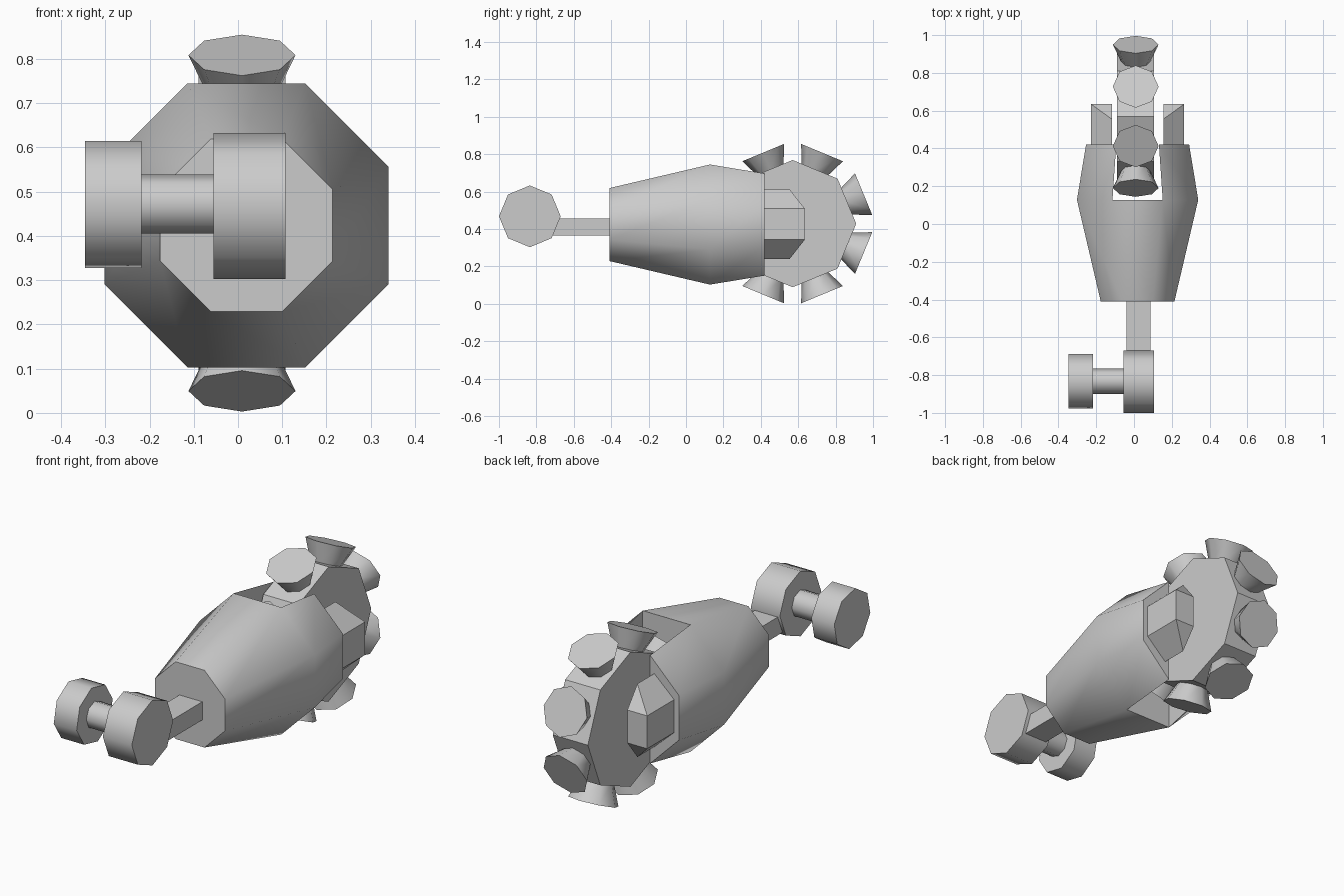
import bpy, bmesh, math
from mathutils import Vector

if "Cube" in bpy.data.objects:
    bpy.data.objects.remove(bpy.data.objects["Cube"])

CX = 0.019                     # body centre line


def finish(name, bm, angle=50):
    bmesh.ops.recalc_face_normals(bm, faces=bm.faces)
    me = bpy.data.meshes.new(name)
    bm.to_mesh(me)
    bm.free()
    ob = bpy.data.objects.new(name, me)
    bpy.context.collection.objects.link(ob)
    bpy.ops.object.select_all(action='DESELECT')
    ob.select_set(True)
    bpy.context.view_layer.objects.active = ob
    if angle:
        bpy.ops.object.shade_smooth_by_angle(angle=math.radians(angle))
    return ob


def frustum(name, p0, p1, r0, r1, u, turn=0, angle=50):
    """Eight-sided frustum from p0 to p1; u points at the first corner."""
    p0, p1, u = Vector(p0), Vector(p1), Vector(u)
    v = (p1 - p0).normalized().cross(u)
    bm = bmesh.new()
    rings = []
    for p, r in ((p0, r0), (p1, r1)):
        ring = []
        for k in range(8):
            a = math.radians(turn + 45 * k)
            ring.append(bm.verts.new(p + r * (math.cos(a) * u + math.sin(a) * v)))
        rings.append(ring)
        bm.faces.new(ring)
    a, b = rings
    for k in range(8):
        j = (k + 1) % 8
        bm.faces.new((a[k], a[j], b[j], b[k]))
    return finish(name, bm, angle)


# Body: octagonal loft, rear section split by a slot
bm = bmesh.new()
rings = []
for y, apothem in ((-0.41, 0.195), (0.128, 0.321), (0.42, 0.273)):
    r = apothem / math.cos(math.pi / 8)
    rings.append([bm.verts.new((CX + r * math.cos(math.pi / 8 + k * math.pi / 4), y,
                                0.424 + r * math.sin(math.pi / 8 + k * math.pi / 4)))
                  for k in range(8)])
front, mid, rear = rings
bm.faces.new(front)
for k in range(8):
    j = (k + 1) % 8
    bm.faces.new((front[k], front[j], mid[j], mid[k]))
    if k not in (1, 5):
        bm.faces.new((mid[k], mid[j], rear[j], rear[k]))
bm.faces.new([mid[k] for k in (1, 2, 5, 6)])            # slot end wall
for t, b in ((1, 6), (2, 5)):                           # slot side walls
    bm.faces.new((mid[t], mid[b], rear[b], rear[t]))
bm.faces.new([rear[k] for k in (6, 7, 0, 1)])           # rear caps
bm.faces.new([rear[k] for k in (2, 3, 4, 5)])
finish("body", bm)

# Rear axle brackets, mirrored left and right
for side, name in ((1, "right"), (-1, "left")):
    bm = bmesh.new()
    xi, xo = CX + side * 0.136, CX + side * 0.247
    for s in (1, -1):
        tall, short = 0.426 + s * 0.185, 0.426 + s * 0.083
        for p in ((xi, 0.41, tall), (xi, 0.555, tall), (xi, 0.635, short),
                  (xo, 0.635, short), (xo, 0.41, short)):
            bm.verts.new(p)
    bmesh.ops.convex_hull(bm, input=bm.verts)
    bmesh.ops.dissolve_limit(bm, angle_limit=0.02, verts=bm.verts, edges=bm.edges)
    finish(name + "_bracket", bm, 0)

# Rear wheel with flared cups on each flat
WX, WY, WZ = 0.009, 0.57, 0.429
frustum("rear_wheel", (WX - 0.098, WY, WZ), (WX + 0.098, WY, WZ), 0.34, 0.34, (0, 0, 1), 0, 30)
for k in range(8):
    a = math.radians(22.5 + 45 * k)
    n = Vector((0, math.cos(a), math.sin(a)))
    c = Vector((WX, WY, WZ))
    frustum("wheel_cup", c + n * 0.308, c + n * 0.411, 0.075, 0.121, (1, 0, 0))

# Shaft from the body to the crank
bpy.ops.mesh.primitive_cube_add(size=1, location=(0.024, -0.56, 0.411))
shaft = bpy.context.object
shaft.name = "shaft"
shaft.scale = (0.128, 0.34, 0.092)

# Front drum, axle and knob
frustum("front_drum", (-0.055, -0.835, 0.468), (0.107, -0.835, 0.468), 0.165, 0.165, (0, 0, 1))
frustum("handle_axle", (-0.23, -0.832, 0.472), (-0.04, -0.832, 0.472), 0.067, 0.067, (0, 0, 1))
frustum("handle_knob", (-0.346, -0.832, 0.471), (-0.218, -0.832, 0.471), 0.146, 0.146, (0, 0, 1), 10)
